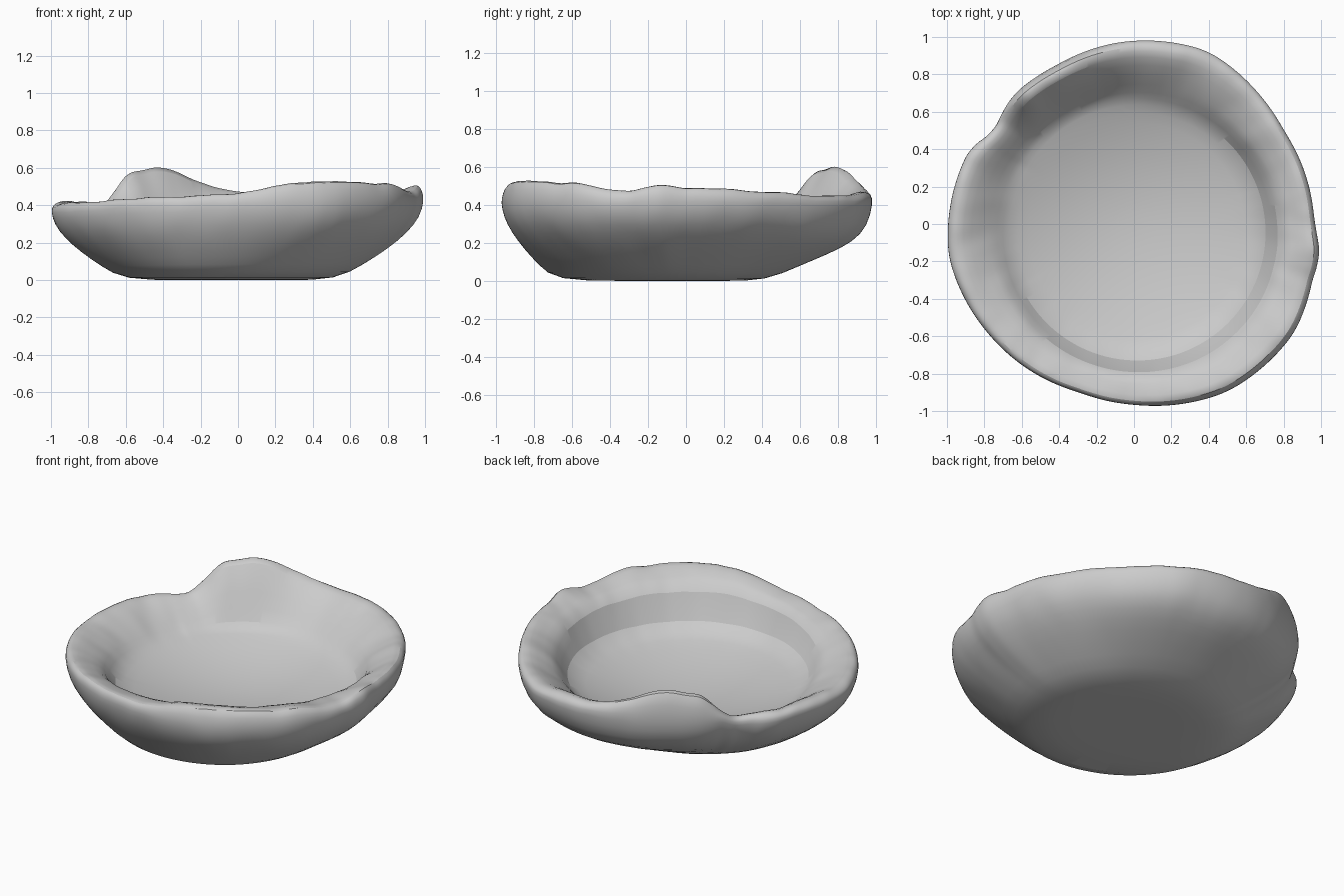
import bpy
import bmesh
from math import cos, sin, radians, pi
from mathutils import Vector, noise

default_cube = bpy.data.objects.get("Cube")
if default_cube:
    bpy.data.objects.remove(default_cube, do_unlink=True)

SEGMENTS = 180
FLOOR_HEIGHT = 0.12

# Hand-shaped rim, in hundredths: angle -> widest radius, crest height
RIM = {
    0: (97, 49),
    32: (95, 47),
    46: (97, 44),
    67: (101, 46),
    95: (98, 48),
    116: (95, 61),
    133: (95, 57),
    139: (93, 43),
    147: (90, 41),
    155: (97, 42),
    190: (101, 41),
    216: (98, 42),
    252: (95, 45),
    270: (97, 46),
    285: (100, 52),
    299: (103, 54),
    326: (104, 51),
    345: (100, 47),
    349: (102, 51),
}


def mix(a, b, t):
    return a + (b - a) * t


def rim_at(angle):
    """Linear blend of the two nearest rim stations."""
    angle %= 360
    low = max(key for key in RIM if key <= angle)
    high = min((key for key in RIM if key > angle), default=360)
    t = (angle - low) / (high - low)
    return [mix(a, b, t) / 100 for a, b in zip(RIM[low], RIM[high % 360])]


def soft_rim(angle):
    """Average neighbouring samples so the stations flow together."""
    samples = [rim_at(angle + offset) for offset in (-3, 0, 3)]
    return [sum(column) / len(samples) for column in zip(*samples)]


def outer_wall(foot, radius, height, back):
    """Rounded wall that sags into an undercut shelf towards the back."""
    points = [(foot / 2, 0), (foot, 0)]
    for step in range(1, 5):
        rise = step / 5
        reach = sin(rise * pi / 2)
        sag = back * sin(pi * rise * rise) / 8
        points.append((mix(foot, radius, reach), height * (rise - sag)))
    return points


def rolled_rim(radius, height, crest, lip_radius, lip_height):
    """Thick rim that slopes from the crest down to the inner lip."""
    points = [(radius, height), (radius - 0.01, mix(height, crest, 0.6))]
    for across, drop in ((0.12, 0), (0.28, 0), (0.62, 0.45), (0.95, 1)):
        points.append((mix(radius, lip_radius, across),
                       mix(crest, lip_height, drop)))
    return points


def inner_floor(lip_radius):
    """Shallow smooth dish, edge to middle."""
    return [(lip_radius * t, FLOOR_HEIGHT + t * t / 7)
            for t in (0.95, 0.8, 0.6, 0.4, 0.2)]


def section(angle):
    """Whole cross-section, from the foot over the rim to the floor."""
    radius, crest = soft_rim(angle)
    turn = radians(angle)
    side, depth = cos(turn), sin(turn)
    foot = 0.555 - 0.045 * side - 0.135 * depth
    lip_radius = 0.73 + 0.02 * side - 0.05 * depth
    lip_height = 0.36 + 0.1 * cos(turn + radians(50))
    height = min(crest - 0.04, 0.42)
    back = max(0, depth) ** 2
    return (outer_wall(foot, radius, height, back)
            + rolled_rim(radius, height, crest, lip_radius, lip_height)
            + inner_floor(lip_radius))


def add_wobble(point):
    """Uneven pinched surface, strongest towards the rim."""
    strength = 0.014 * min(1, max(0, point.z - FLOOR_HEIGHT) * 4)
    if point.xy.length < 0.7:
        strength = 0
    bump = noise.noise(point * 5) + noise.noise(point * 11) / 2
    return point + Vector((0, 0, bump * strength))


bm = bmesh.new()
columns = []
for step in range(SEGMENTS):
    angle = 360 * step / SEGMENTS
    side, depth = cos(radians(angle)), sin(radians(angle))
    columns.append([
        bm.verts.new(add_wobble(Vector((r * side, r * depth, z))))
        for r, z in section(angle)
    ])

# Skin the sections and close the underside and the floor
underside = bm.verts.new((0, 0, 0))
floor = bm.verts.new((0, 0, FLOOR_HEIGHT))
for i, column in enumerate(columns):
    following = columns[(i + 1) % SEGMENTS]
    for j in range(len(column) - 1):
        bm.faces.new((column[j], following[j], following[j + 1], column[j + 1]))
    bm.faces.new((underside, following[0], column[0]))
    bm.faces.new((floor, column[-1], following[-1]))
bmesh.ops.recalc_face_normals(bm, faces=bm.faces)

mesh = bpy.data.meshes.new("bowl")
bm.to_mesh(mesh)
bm.free()
bowl = bpy.data.objects.new("bowl", mesh)
bpy.context.collection.objects.link(bowl)

# Plain grey clay
clay = bpy.data.materials.new("grey_clay")
clay.use_nodes = True
colour = (0.6, 0.6, 0.6, 1)
clay.diffuse_color = colour
shader = next(n for n in clay.node_tree.nodes if n.type == "BSDF_PRINCIPLED")
shader.inputs["Base Color"].default_value = colour
mesh.materials.append(clay)

subdivision = bowl.modifiers.new("soften", "SUBSURF")
subdivision.levels = subdivision.render_levels = 1
bpy.context.view_layer.objects.active = bowl
bowl.select_set(True)
bpy.ops.object.shade_smooth_by_angle(angle=pi / 4)
